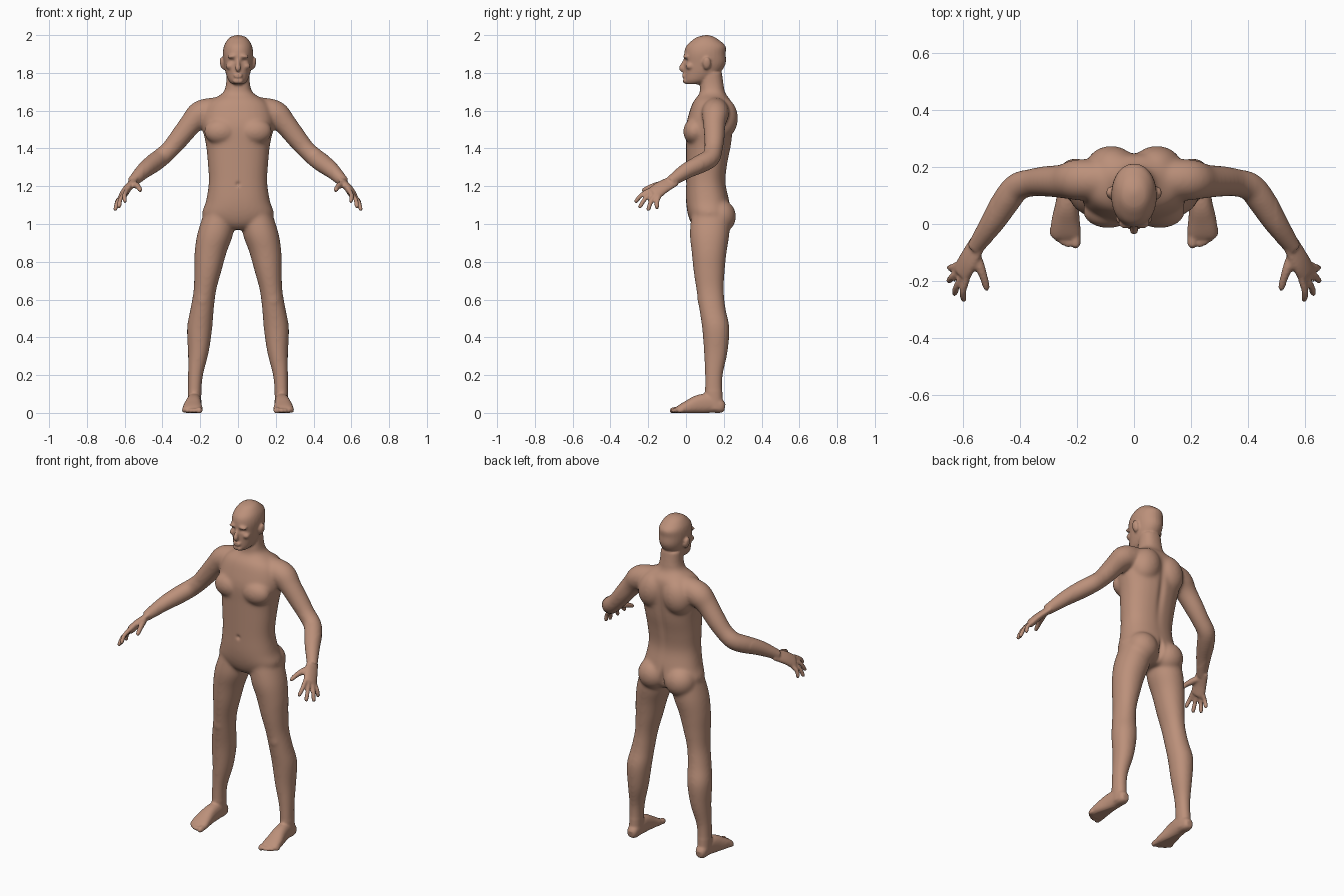
import bpy, bmesh, math
from mathutils import Vector, Matrix

cube = bpy.data.objects.get("Cube")
if cube:
    bpy.data.objects.remove(cube, do_unlink=True)

bm = bmesh.new()
SIDES = 28
STEPS = 4
UP = Vector((0, 0, 1))


def resample(rows):
    """Smooth curve through the rows of a section list."""
    out = []
    for i in range(len(rows) - 1):
        before, start = rows[max(i - 1, 0)], rows[i]
        end, after = rows[i + 1], rows[min(i + 2, len(rows) - 1)]
        for step in range(STEPS):
            t = step / STEPS
            out.append([q + t / 2 * (r - p + t * (2 * p - 5 * q + 4 * r - u
                                                  + t * (3 * q - p - 3 * r + u)))
                        for p, q, r, u in zip(before, start, end, after)])
    return out + [list(rows[-1])]


def signed_power(value, exponent):
    return math.copysign(abs(value) ** exponent, value)


def loft(rows, wide=(1, 0, 0), level=False, power=2, paired=True):
    """Skin oval sections (x, y, z, half width, half depth), mirrored if paired."""
    rows = resample(rows)
    last = len(rows) - 1
    for side in ((1, -1) if paired else (1,)):
        rings = []
        for i, (x, y, z, half_width, half_depth) in enumerate(rows):
            ahead, behind = rows[min(i + 1, last)], rows[max(i - 1, 0)]
            along = UP if level else (Vector(ahead[:3]) - Vector(behind[:3])).normalized()
            across = Vector(wide)
            across = (across - along * across.dot(along)).normalized()
            through = along.cross(across)
            ring = []
            for k in range(SIDES):
                angle = math.tau * k / SIDES
                p = Vector((x, y, z))
                p += across * half_width * signed_power(math.cos(angle), 2 / power)
                p += through * half_depth * signed_power(math.sin(angle), 2 / power)
                ring.append(bm.verts.new((p.x * side, p.y, p.z)))
            rings.append(ring)
        faces = [bm.faces.new(rings[0]), bm.faces.new(rings[-1])]
        for low, high in zip(rings, rings[1:]):
            for k in range(SIDES):
                faces.append(bm.faces.new((low[k - 1], high[k - 1], high[k], low[k])))
        bmesh.ops.recalc_face_normals(bm, faces=faces)


def upright(rows, power, paired=False):
    """Level sections given as (z, half width, front y, back y, centre x if not zero)."""
    loft([(x[0] if x else 0, (front + back) / 2, z, half, (back - front) / 2)
          for z, half, front, back, *x in rows],
         level=True, power=power, paired=paired)


def tube(rows, wide, flat=1, paired=True):
    """Limb along a path of (x, y, z, radius), thinned by the flat factor."""
    loft([(x, y, z, r, r * flat) for x, y, z, r in rows], wide=wide, paired=paired)


def muscle(centre, size, tilt=0):
    """Mirrored pair of ellipsoids."""
    for side in (1, -1):
        x, y, z = centre
        place = (Matrix.Translation((x * side, y, z))
                 @ Matrix.Rotation(tilt * side, 4, 'Y') @ Matrix.Diagonal((*size, 1)))
        bmesh.ops.create_uvsphere(bm, u_segments=24, v_segments=16, radius=1, matrix=place)


# Torso and neck
upright([(.97, .05, .06, .19), (1, .14, .03, .22), (1.05, .19, .01, .24), (1.12, .17, 0, .23),
         (1.22, .155, 0, .21), (1.32, .16, 0, .22), (1.42, .17, 0, .24), (1.52, .19, 0, .25),
         (1.6, .18, .02, .25), (1.65, .15, .04, .24), (1.69, .085, .07, .21),
         (1.73, .065, .075, .2), (1.8, .06, .08, .19)], power=2.3)

# Chest, shoulder blades, buttocks
muscle((.09, .045, 1.49), (.09, .06, .07))
muscle((.08, .195, 1.56), (.09, .08, .11), tilt=-.25)
muscle((.09, .18, 1.04), (.09, .085, .09))

# Head
upright([(1.74, .03, 0, .08), (1.76, .05, -.01, .13), (1.8, .065, -.01, .18),
         (1.85, .075, -.01, .21), (1.9, .08, -.01, .21), (1.94, .075, 0, .21),
         (1.97, .06, .03, .18), (1.99, .04, .06, .15), (2, .01, .1, .12)], power=2.1)

# Nose, lips, chin, brows, cheeks, ears
tube([(0, 0, 1.875, .01), (0, -.015, 1.85, .01), (0, -.023, 1.825, .015),
      (0, -.015, 1.81, .01)], wide=(1, 0, 0), paired=False)
muscle((.006, -.01, 1.786), (.02, .014, .011))
muscle((.008, -.004, 1.757), (.02, .013, .014))
muscle((.03, 0, 1.887), (.027, .016, .01), tilt=.1)
muscle((.043, .02, 1.835), (.022, .022, .018))
muscle((.083, .11, 1.85), (.013, .022, .034), tilt=.2)

# Arms from collar to wrist
tube([(.04, .15, 1.615, .06), (.13, .155, 1.6, .07), (.2, .155, 1.58, .072),
      (.25, .15, 1.53, .06), (.31, .15, 1.455, .054), (.36, .145, 1.395, .049),
      (.41, .13, 1.35, .05), (.45, .08, 1.32, .05), (.5, 0, 1.28, .042),
      (.56, -.085, 1.222, .028)], wide=(0, 1, 0))

# Palms
across_hand = Vector((-.42, -.76, .48)).normalized()
knuckles = Vector((.603, -.168, 1.162))
tube([(.545, -.06, 1.23, .036), (.58, -.125, 1.195, .042), (*knuckles, .043),
      (.607, -.176, 1.157, .036)], wide=across_hand, flat=.5)

# Fingers from index to little, then thumbs
tips = [(.6, -.272, 1.115), (.633, -.25, 1.085), (.654, -.203, 1.07), (.65, -.155, 1.08)]
for i, tip in enumerate(map(Vector, tips)):
    base = knuckles + across_hand * .022 * (1.5 - i)
    bend = base.lerp(tip, .5) + Vector((.006, -.004, .006))
    tube([(*base, .013), (*bend, .012), (*base.lerp(tip, .9), .011), (*tip, .005)],
         wide=across_hand)
tube([(.56, -.1, 1.212, .018), (.543, -.145, 1.207, .018), (.527, -.19, 1.195, .014),
      (.518, -.222, 1.18, .012), (.515, -.234, 1.174, .005)], wide=UP)

# Legs from ankle to hip, and kneecaps
upright([(.02, .035, .11, .2, .23), (.1, .036, .1, .193, .23), (.2, .04, .1, .195, .225),
         (.32, .055, .095, .22, .21), (.45, .067, .085, .23, .203), (.55, .062, .07, .21, .19),
         (.65, .06, .055, .2, .175), (.75, .072, .04, .205, .16), (.85, .085, .03, .215, .145),
         (.95, .095, .02, .23, .12), (1.06, .08, .03, .23, .1)], power=2.1, paired=True)
muscle((.187, .085, .6), (.034, .026, .04))

# Feet
loft([(.23, .206, .03, .02, .02), (.23, .185, .034, .032, .036), (.23, .13, .05, .037, .05),
      (.235, .07, .046, .041, .05), (.24, .01, .03, .05, .036), (.24, -.03, .02, .053, .024),
      (.24, -.05, .015, .047, .015)], power=2.4)

# Toes, shrinking back from the big toe
for i in range(5):
    radius = .012 if i else .017
    x = .213 + .018 * i if i else .205
    tip_y = .0025 * i * i - .083
    tube([(x, -.015, .018, radius), (x, tip_y + .02, .014, radius),
          (x, tip_y + .006, .011, radius * .9), (x, tip_y - .003, .01, radius * .4)],
         wide=(1, 0, 0))

mesh = bpy.data.meshes.new("body")
bm.to_mesh(mesh)
bm.free()
body = bpy.data.objects.new("body", mesh)
bpy.context.collection.objects.link(body)

# Fuse all parts into one skin
bpy.context.view_layer.objects.active = body
body.select_set(True)
fuse = body.modifiers.new("fuse", 'REMESH')
fuse.mode = 'VOXEL'
fuse.voxel_size = .0065
bpy.ops.object.modifier_apply(modifier=fuse.name)

# Soften trunk and limbs strongly, and face, hands and feet lightly
bm = bmesh.new()
bm.from_mesh(body.data)
trunk = [v for v in bm.verts if abs(v.co.x) < .5 and .12 < v.co.z < 1.72]
for verts, passes in ((trunk, 14), (list(bm.verts), 2)):
    for _ in range(passes):
        bmesh.ops.smooth_vert(bm, verts=verts, factor=.5, use_axis_x=True,
                              use_axis_y=True, use_axis_z=True)

# Hollows: eye sockets, mouth line, navel, spine, buttock cleft
hollows = [((.031, -.01, 1.864), (.016, .03, .01), .009),
           ((-.031, -.01, 1.864), (.016, .03, .01), .009),
           ((0, -.02, 1.786), (.022, .03, .004), .004),
           ((0, 0, 1.21), (.012, .04, .012), .008),
           ((0, .25, 1.4), (.02, .06, .16), -.01),
           ((0, .25, 1.04), (.012, .07, .05), -.02)]
for v in bm.verts:
    for centre, size, depth in hollows:
        distance = sum(((a - b) / s) ** 2 for a, b, s in zip(v.co, centre, size))
        v.co.y += depth * math.exp(-distance)
    # Flat soles
    v.co.z = max(v.co.z, 0)
bm.to_mesh(body.data)
bm.free()

skin = bpy.data.materials.new("skin")
skin.use_nodes = True
color = (.5, .28, .195, 1)
skin.diffuse_color = color
skin.node_tree.nodes["Principled BSDF"].inputs["Base Color"].default_value = color
body.data.materials.clear()
body.data.materials.append(skin)
bpy.ops.object.shade_smooth()
